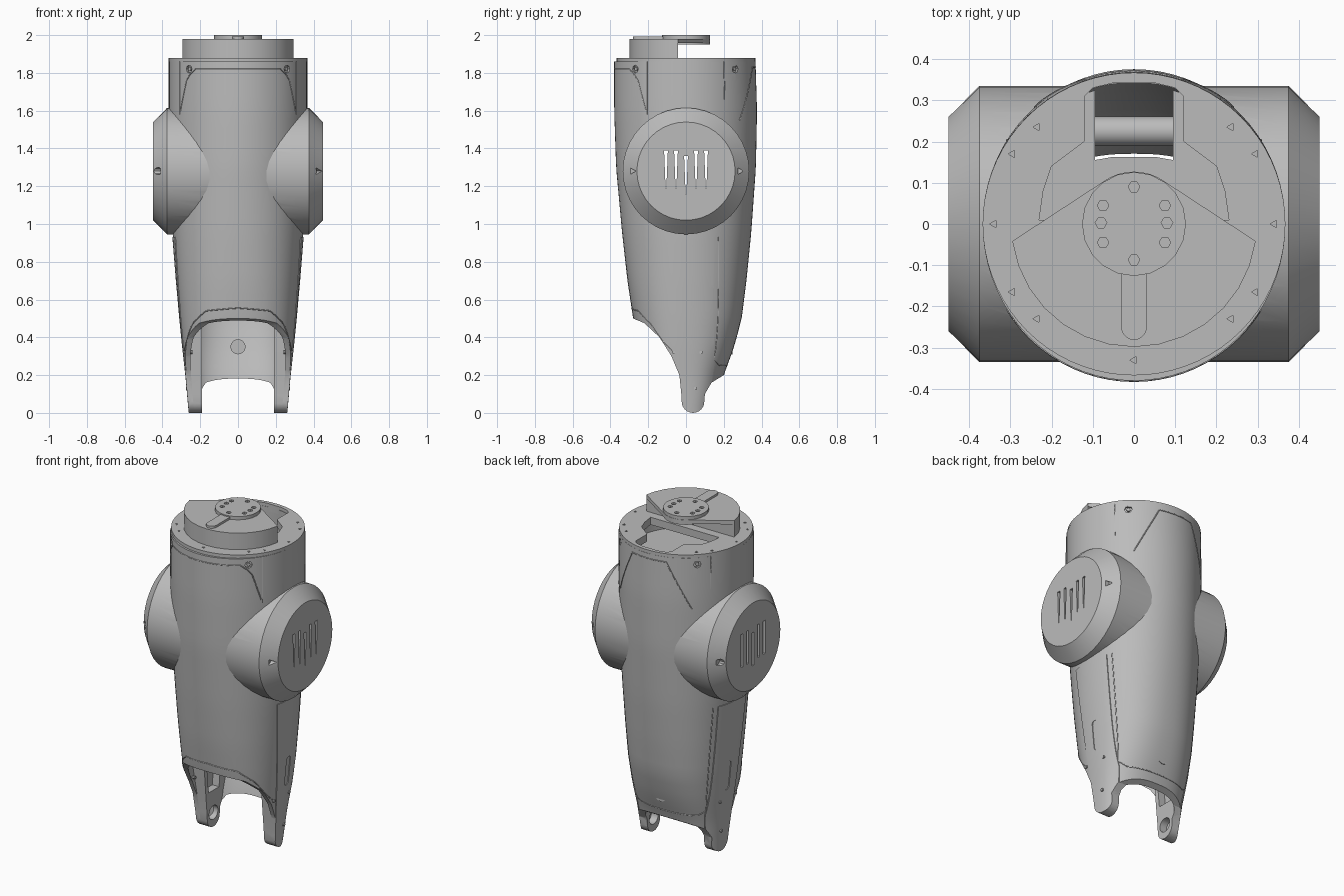
import bpy, bmesh
from math import sin, cos, pi, radians, copysign
from mathutils import Vector

cube = bpy.data.objects.get("Cube")
if cube:
    bpy.data.objects.remove(cube, do_unlink=True)

grey = bpy.data.materials.new("warm_grey_plastic")
grey.use_nodes = True
grey.diffuse_color = (0.5, 0.5, 0.5, 1)
grey.node_tree.nodes["Principled BSDF"].inputs["Base Color"].default_value = (0.5, 0.5, 0.5, 1)


# ---------- helpers ----------
def make(name, bm):
    bmesh.ops.recalc_face_normals(bm, faces=bm.faces)
    mesh = bpy.data.meshes.new(name)
    bm.to_mesh(mesh)
    bm.free()
    mesh.materials.append(grey)
    ob = bpy.data.objects.new(name, mesh)
    bpy.context.collection.objects.link(ob)
    return ob


def skin(name, rings, capped=True):
    """Join equal rings of points into a solid."""
    bm = bmesh.new()
    rows = [[bm.verts.new(p) for p in ring] for ring in rings]
    n = len(rows[0])
    pairs = list(zip(rows, rows[1:])) + ([] if capped else [(rows[-1], rows[0])])
    for a, b in pairs:
        for i in range(n):
            j = (i + 1) % n
            bm.faces.new((a[i], a[j], b[j], b[i]))
    if capped:
        bm.faces.new(rows[0])
        bm.faces.new(rows[-1])
    return make(name, bm)


def prism(name, pts, lo, hi, axis="Z"):
    place = (lambda p, h: (p[0], p[1], h)) if axis == "Z" else (lambda p, h: (h, p[0], p[1]))
    return skin(name, [[place(p, h) for p in pts] for h in (lo, hi)])


def rod(name, a, b, r, seg=24):
    a, b = Vector(a), Vector(b)
    turn = (b - a).to_track_quat("Z", "Y")
    ring = [turn @ Vector((r * cos(2 * pi * i / seg), r * sin(2 * pi * i / seg), 0)) for i in range(seg)]
    return skin(name, [[a + p for p in ring], [b + p for p in ring]])


def boolean(ob, op, *tools):
    bpy.context.view_layer.objects.active = ob
    for tool in tools:
        m = ob.modifiers.new("cut", "BOOLEAN")
        m.operation, m.solver, m.object = op, "EXACT", tool
        bpy.ops.object.modifier_apply(modifier=m.name)
        bpy.data.objects.remove(tool, do_unlink=True)


def arc(cx, cy, r, a0, a1, n):
    return [(cx + r * cos(radians(a0 + (a1 - a0) * i / n)),
             cy + r * sin(radians(a0 + (a1 - a0) * i / n))) for i in range(n + 1)]


def mirrored(pts):
    return pts + [(-x, y) for x, y in reversed(pts)]


# ---------- limb surface: height, half width, front depth, back depth, squareness ----------
STATIONS = [(0, .257, .19, .15, 2.6), (.2, .275, .22, .2, 2.5), (.35, .292, .25, .255, 2.4),
            (.5, .307, .28, .295, 2.3), (.7, .325, .31, .32, 2.2), (.95, .345, .338, .345, 2.1),
            (1.3, .365, .37, .37, 2), (1.6, .367, .38, .376, 2), (1.86, .367, .38, .368, 2)]


def surface(deg, z, grow=0.0):
    zc = min(max(z, 0), 1.859)
    lo, hi = next((a, b) for a, b in zip(STATIONS, STATIONS[1:]) if zc < b[0])
    t = (zc - lo[0]) / (hi[0] - lo[0])
    _, w, front, back, n = [p + (q - p) * t for p, q in zip(lo, hi)]
    c, s = cos(radians(deg)), sin(radians(deg))
    depth = front if s < 0 else back
    return Vector((copysign(abs(c) ** (2 / n), c) * (w + grow),
                   copysign(abs(s) ** (2 / n), s) * (depth + grow), z))


def limb(name, z0, z1, grow):
    return skin(name, [[surface(i * 5, z0 + (z1 - z0) * k / 32, grow) for i in range(72)]
                       for k in range(33)])


# ---------- outer shell, hollow, trimmed by its side profile ----------
tip = arc(.037, .06, .06, 190, 350, 10)
side_profile = [(-.5, 2.1), (-.5, .505), (-.28, .5), (-.22, .475), (-.14, .4), (-.077, .3), (-.035, .2),
                (-.025, .1)] + tip + [(.1, .1), (.135, .16), (.2, .2), (.5, .2), (.5, 2.1)]
shell = limb("shell", -.02, 1.86, 0)
boolean(shell, "DIFFERENCE", limb("hollow", -.06, 1.92, -.025))
boolean(shell, "INTERSECT", prism("trim", side_profile, -1, 1, "X"))
boolean(shell, "DIFFERENCE", rod("pod_bore", (-.6, 0, 1.28), (.6, 0, 1.28), .3, 48))
for a in (45, 135, 225, 315):
    p = surface(a, 1.82)
    out = Vector((cos(radians(a)), sin(radians(a)), 0))
    boolean(shell, "DIFFERENCE", rod("screw_pocket", p - out * .014, p + out * .03, .021, 8))
    rod("shell_screw", p - out * .02, p - out * .004, .011, 6)

# ---------- side frames with fork prongs ----------
frame_profile = [(-.1, .93), (-.05, .36), (-.035, .2), (-.025, .1)] + tip + [
    (.1, .1), (.135, .16), (.15, .25), (.145, .93)]
groove = arc(.037, .54, .02, 0, 180, 8) + arc(.037, .4, .02, 180, 360, 8)
for s, side in ((1, "left"), (-1, "right")):
    frame = prism(side + "_fork_frame", frame_profile, .19 * s, .5 * s, "X")
    boolean(frame, "INTERSECT", limb("skin_limit", -.04, 1.2, .004))
    boolean(frame, "DIFFERENCE",
            rod("bearing", (.15 * s, .037, .085), (.235 * s, .037, .085), .042),
            prism("pocket", [(-.01, .22), (.09, .22), (.11, .42), (-.03, .42)], .15 * s, .235 * s, "X"),
            prism("groove", groove, .292 * s, .5 * s, "X"))
    for y, z in ((-.065, .32), (.05, .13), (.08, .32)):
        rod(side + "_frame_screw", (.24 * s, y, z), ((.266 + .08 * z) * s, y, z), .009, 8)

# ---------- motor pods on both sides ----------
pod_section = [(.12, .3), (.12, .335), (.375, .335), (.45, .26), (.45, .002),
               (.43, .002), (.43, .25), (.37, .3)]
for s, side in ((1, "left"), (-1, "right")):
    pod = skin(side + "_motor_pod",
               [[(x * s, r * cos(2 * pi * i / 40), 1.28 + r * sin(2 * pi * i / 40))
                 for x, r in pod_section] for i in range(40)], capped=False)
    boolean(pod, "DIFFERENCE", limb("inside", .7, 1.86, -.02))
    foot = .002 if s > 0 else .01
    for k in range(-2, 3):
        y, drop = k * .053, .03 if k == 0 else 0
        slot = [(y - .01, 1.39 - drop), (y + .01, 1.39 - drop),
                (y + foot, 1.19 - drop), (y - foot, 1.19 - drop)]
        boolean(pod, "DIFFERENCE", prism("vent", slot, .4 * s, .5 * s, "X"))
    for f in (1, -1):
        boolean(pod, "DIFFERENCE", rod("pod_screw_hole", (.41 * s, .285 * f, 1.28), (.5 * s, .285 * f, 1.28),
                                       .02, 3 if s > 0 else 10))

# ---------- top ring plate with open back ----------
ring = prism("top_ring", arc(0, 0, .367, 0, 355, 71), 1.835, 1.88)
opening = [(.23, .01), (.22, .08), (.2, .14), (.12, .2), (.12, .31), (.1, .33), (.05, .342)]
boolean(ring, "DIFFERENCE", prism("opening", mirrored(opening), 1.7, 2))
holes = [(.34, 0), (.295, .17), (.235, .235), (.295, -.165), (.235, -.23)]
for x, y in mirrored(holes) + [(0, -.33)]:
    boolean(ring, "DIFFERENCE", rod("hole", (x, y, 1.866), (x, y, 1.9), .01, 3))

# inner deck below the opening, with a rear notch and cross bar
deck = prism("inner_deck", arc(0, 0, .338, 0, 355, 71), 1.6, 1.72)
boolean(deck, "DIFFERENCE",
        prism("notch", mirrored([(.095, .5), (.095, .155), (.05, .163)]), 1.5, 1.9))
rod("cross_bar", (-.2, .225, 1.56), (.2, .225, 1.56), .036)

# ---------- rotating top block, cover plate and hub ----------
rim = arc(0, 0, .298, -172, -8, 14)
prism("rotor_block", rim, 1.87, 1.965)
prism("rotor_cover", rim + arc(0, 0, .127, 55, 125, 8), 1.957, 1.98)
hub = rod("hub_disc", (0, 0, 1.95), (0, 0, 2), .126, 20)
bolts = [(.075, .045), (.08, .003), (.075, -.045)]
for x, y in mirrored(bolts) + [(0, .09), (0, -.087)]:
    boolean(hub, "DIFFERENCE", rod("bolt_hole", (x, y, 1.982), (x, y, 2.1), .014, 6))
prism("hub_key", arc(0, -.25, .031, 180, 360, 10) + [(.031, -.11), (-.031, -.11)], 1.975, 1.993)

# socket on the inside of the back wall
rod("inner_socket", (0, .2, .35), (0, .245, .35), .04, 16)

# ---------- fine panel seams following the surface ----------
SEAMS = [[(-90, 1.82), (-52, 1.82), (-46, 1.79), (-42, 1.76), (-34, 1.6)],
         [(-33, 1.86), (-33, 1.58)], [(33, 1.86), (33, 1.66)],
         [(-90, .555), (-60, .54), (-40, .47), (-25, .38), (-14, .33)],
         [(90, 1.83), (72, 1.83), (68, 1.78), (49, 1.55)],
         [(90, .25), (50, .25), (36, .28), (32, .5), (29, .93)]]
curve = bpy.data.curves.new("panel_seams", "CURVE")
curve.dimensions, curve.bevel_depth, curve.bevel_resolution = "3D", .003, 0
curve.materials.append(grey)
for path in SEAMS:
    pts = [surface(a0 + (a1 - a0) * k / 8, z0 + (z1 - z0) * k / 8)
           for (a0, z0), (a1, z1) in zip(path, path[1:]) for k in range(9)]
    pts = [p for i, p in enumerate(pts) if i == 0 or (p - pts[i - 1]).length > 1e-5]
    for s in (1, -1):
        spline = curve.splines.new("POLY")
        spline.points.add(len(pts) - 1)
        for sp, p in zip(spline.points, pts):
            sp.co = (p.x * s, p.y, p.z, 1)
seams = bpy.data.objects.new("panel_seams", curve)
bpy.context.collection.objects.link(seams)

# ---------- smooth shading with crisp edges ----------
for ob in bpy.context.view_layer.objects:
    ob.select_set(ob.type == "MESH" and grey.name in ob.data.materials)
bpy.context.view_layer.objects.active = shell
bpy.ops.object.shade_smooth_by_angle(angle=radians(28))
